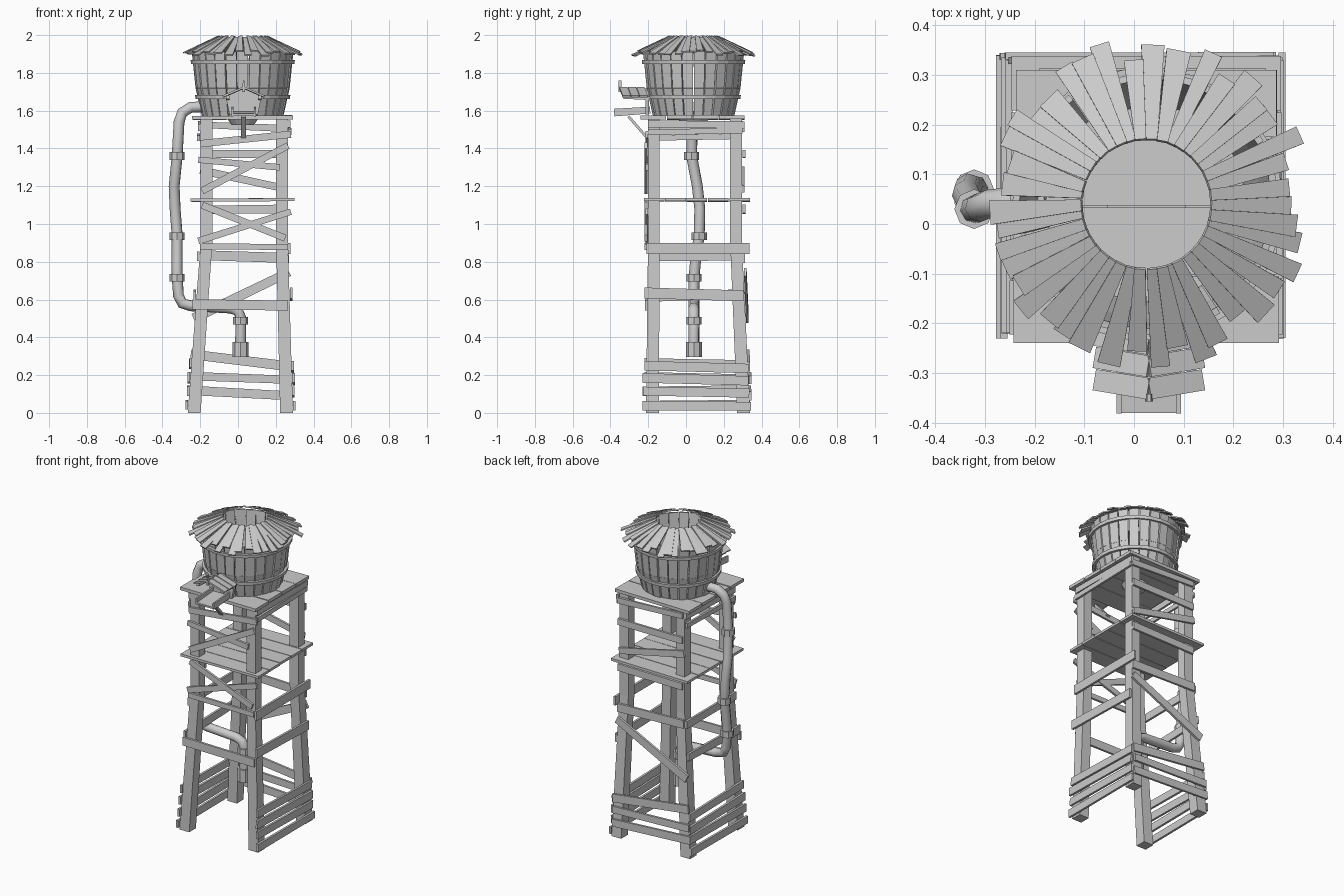
import bpy, bmesh, math, random
from mathutils import Vector as V, Matrix

if "Cube" in bpy.data.objects:
    bpy.data.objects.remove(bpy.data.objects["Cube"])
random.seed(4)
CX, CY = 0.025, 0.04          # tank axis

def finish(bm, name):
    bmesh.ops.recalc_face_normals(bm, faces=bm.faces)
    me = bpy.data.meshes.new(name)
    bm.to_mesh(me)
    bm.free()
    ob = bpy.data.objects.new(name, me)
    bpy.context.collection.objects.link(ob)
    return ob

def beam(bm, a, b, w0, w1, t, side):
    """Board from a to b, widths w0/w1, thickness t along side."""
    a, b, side = V(a), V(b), V(side)
    d = (b - a).normalized()
    n = (side - d * side.dot(d)).normalized()
    u = d.cross(n)
    vs = [bm.verts.new(p + u * (sx * w / 2) + n * (sy * t / 2))
          for p, w in ((a, w0), (b, w1))
          for sx, sy in ((-1, -1), (1, -1), (1, 1), (-1, 1))]
    for f in ((0, 1, 2, 3), (4, 5, 6, 7), (0, 1, 5, 4), (1, 2, 6, 5), (2, 3, 7, 6), (3, 0, 4, 7)):
        bm.faces.new([vs[i] for i in f])

def lathe(bm, profile, n, center=(CX, CY)):
    """Closed ring from (r, z) profile."""
    rings = [[bm.verts.new((center[0] + r * math.cos(2 * math.pi * i / n),
                            center[1] + r * math.sin(2 * math.pi * i / n), z)) for r, z in profile]
             for i in range(n)]
    m = len(profile)
    for i in range(n):
        for j in range(m):
            bm.faces.new((rings[i][j], rings[(i + 1) % n][j],
                          rings[(i + 1) % n][(j + 1) % m], rings[i][(j + 1) % m]))

# Legs: splayed below z = 0.9, upright above
def lerp(lo, hi, z):
    return lo + (hi - lo) * min(max(z / 0.9, 0), 1)
def leg_x(s, z): return lerp(-0.232, -0.167, z) if s < 0 else lerp(0.257, 0.233, z)
def leg_y(s, z): return lerp(-0.178, -0.170, z) if s < 0 else lerp(0.305, 0.265, z)

for sx in (-1, 1):
    for sy in (-1, 1):
        bm = bmesh.new()
        rings = []
        for z in (0, 0.9, 1.555):
            x, y = leg_x(sx, z), leg_y(sy, z)
            h = 0.034 if z == 0 else 0.031
            rings.append([bm.verts.new((x + i * h, y + j * h, z))
                          for i, j in ((-1, -1), (1, -1), (1, 1), (-1, 1))])
        for r, q in zip(rings, rings[1:]):
            for i in range(4):
                bm.faces.new((r[i], r[(i + 1) % 4], q[(i + 1) % 4], q[i]))
        bm.faces.new(rings[0])
        bm.faces.new(rings[-1])
        finish(bm, f"leg_{'left' if sx < 0 else 'right'}_{'front' if sy < 0 else 'back'}")

# Cross boards per side: (start, z, end, z, width)
T = 0.014
front = [(-.20, 1.425, .28, 1.475, .04), (-.19, 1.175, .265, 1.415, .038),
         (-.21, 1.34, .22, 1.30, .035), (-.19, 1.10, .25, .925, .035),
         (-.21, .91, .28, 1.065, .035), (-.20, .882, .265, .878, .032),
         (-.24, .575, .265, .568, .056)]
back = [(-.19, 1.525, .27, 1.505, .035), (-.19, 1.37, .265, 1.372, .04),
        (-.20, 1.285, .26, 1.185, .04), (-.19, 1.075, .265, 1.08, .045),
        (-.20, .835, .27, .82, .05), (-.235, .50, .27, .745, .05),
        (-.25, .31, .285, .245, .05), (-.26, .195, .28, .175, .045), (-.27, .12, .285, .09, .05)]
right = [(-.20, 1.53, .31, 1.525, .035), (-.20, 1.485, .30, 1.495, .03),
         (-.21, .87, .335, .87, .056), (-.22, .635, .305, .62, .054),
         (-.22, .25, .33, .235, .05), (-.23, .185, .33, .17, .05),
         (-.225, .115, .335, .105, .05), (-.23, .038, .345, .036, .048)]
left = [(-.20, 1.51, .30, 1.525, .04), (-.20, 1.455, .295, 1.465, .03),
        (-.20, .83, .30, .83, .05), (-.215, .615, .305, .63, .05),
        (-.22, .265, .33, .255, .05), (-.22, .19, .335, .18, .05),
        (-.23, .115, .33, .12, .05), (-.23, .04, .34, .045, .048)]
for name, rows in (("front", front), ("back", back), ("right", right), ("left", left)):
    s = -1 if name in ("front", "left") else 1
    bm = bmesh.new()
    for k, (p, z0, q, z1, w) in enumerate(rows):
        off = s * (0.031 + T / 2 + 0.004 * (k % 2))
        w0, w1 = w * random.uniform(.92, 1.08), w * random.uniform(.92, 1.08)
        if name in ("front", "back"):
            beam(bm, (p, leg_y(s, z0) + off, z0), (q, leg_y(s, z1) + off, z1), w0, w1, T, (0, 1, 0))
        else:
            beam(bm, (leg_x(s, z0) + off, p, z0), (leg_x(s, z1) + off, q, z1), w0, w1, T, (1, 0, 0))
    finish(bm, name + "_cross_boards")

# Plank platforms
def platform(name, x0, x1, y0, y1, z, t, n):
    bm = bmesh.new()
    w = (y1 - y0) / n
    for i in range(n):
        y, j = y0 + w * (i + .5), random.uniform(-.007, 0)
        beam(bm, (x0 - j, y, z + j * .5), (x1 + j, y, z - j * .5), w - .004, w - .004, t, (0, 0, 1))
    finish(bm, name)
platform("upper_platform", -.243, .293, -.242, .312, 1.563, .02, 4)
platform("lower_platform", -.252, .302, -.225, .340, 1.128, .016, 5)

# Tank staves and hoops
N = 26
bm = bmesh.new()
for i in range(N):
    a = 2 * math.pi * (i + .5) / N
    c, s = math.cos(a), math.sin(a)
    j = random.uniform(-.004, .004)
    pts = [(CX + c * (r + j), CY + s * (r + j), z) for r, z in ((.205, 1.572), (.238, 1.72), (.258, 1.915))]
    for p, q, w0, w1 in ((pts[0], pts[1], .045, .053), (pts[1], pts[2], .053, .058)):
        beam(bm, p, q, w0, w1, .014, (c, s, 0))
finish(bm, "tank_staves")
for name, r, z in (("lower_hoop", .234, 1.672), ("upper_hoop", .258, 1.858)):
    bm = bmesh.new()
    lathe(bm, [(r, z - .01), (r + .016, z - .01), (r + .018, z + .01), (r, z + .01)], N)
    finish(bm, name)
bm = bmesh.new()
bmesh.ops.create_cone(bm, cap_ends=True, segments=12, radius1=.06, radius2=.08, depth=.03,
                      matrix=Matrix.Translation((CX, CY, 1.54)))
finish(bm, "tank_outlet")

# Ragged shingle roof, open in the middle
bm = bmesh.new()
M = 42
for i in range(M):
    a = 2 * math.pi * (i + random.uniform(-.2, .2)) / M
    b = a + random.uniform(-.05, .05)
    r, lift = random.uniform(.285, .338), .006 * (i % 2)
    z = 1.985 - (r - .13) * .46 + lift
    beam(bm, (CX + .13 * math.cos(a), CY + .13 * math.sin(a), 1.987 + lift),
         (CX + r * math.cos(b), CY + r * math.sin(b), z),
         .023, random.uniform(.036, .05), .008, (math.cos(a) * .4, math.sin(a) * .4, 1))
finish(bm, "roof_shingles")

# Front spout: gabled cover, door panel, trough and strut
SX = 0.03
bm = bmesh.new()
for s in (-1, 1):
    for k in range(3):
        y = -.32 + k * .045
        beam(bm, (SX, y - .012, 1.722), (SX + s * .108, y + .006, 1.675), .043, .043, .01, (0, 0, 1))
    beam(bm, (SX + s * .085, -.33, 1.672), (SX + s * .085, -.19, 1.665), .018, .018, .018, (0, 0, 1))
beam(bm, (SX, -.35, 1.70), (SX, -.35, 1.76), .016, .008, .016, (0, 1, 0))
finish(bm, "spout_cover")
bm = bmesh.new()
door = [bm.verts.new((SX + x, -.215, z)) for x, z in
        ((-.075, 1.58), (.075, 1.58), (.095, 1.675), (0, 1.72), (-.095, 1.675))]
face = bm.faces.new(door)
ext = bmesh.ops.extrude_face_region(bm, geom=[face])
bmesh.ops.translate(bm, vec=(0, .02, 0), verts=[v for v in ext["geom"] if isinstance(v, bmesh.types.BMVert)])
finish(bm, "spout_door")
bm = bmesh.new()
beam(bm, (SX, -.38, 1.578), (SX, -.19, 1.592), .12, .12, .012, (0, 0, 1))
for s in (-1, 1):
    beam(bm, (SX + s * .06, -.38, 1.59), (SX + s * .06, -.19, 1.603), .04, .036, .01, (1, 0, 0))
finish(bm, "spout_trough")
bm = bmesh.new()
beam(bm, (SX, -.305, 1.57), (SX, -.2, 1.45), .026, .026, .014, (0, -1, 1))
finish(bm, "spout_strut")

# Down pipe with collars and nozzle
path = [(-.18, .05, 1.62), (-.25, .045, 1.618), (-.295, .04, 1.59), (-.312, .033, 1.54), (-.322, .03, 1.36),
        (-.338, .06, 1.2), (-.333, .073, 1.08), (-.322, .07, .94), (-.322, .05, .8), (-.322, .043, .72),
        (-.315, .042, .62), (-.295, .042, .58), (-.25, .042, .567), (-.04, .042, .555), (0, .042, .54),
        (.014, .042, .505), (.014, .042, .34)]
cu = bpy.data.curves.new("down_pipe", 'CURVE')
cu.dimensions = '3D'
sp = cu.splines.new('POLY')
sp.points.add(len(path) - 1)
for p, co in zip(sp.points, path):
    p.co = (*co, 1)
cu.bevel_depth = .029
cu.bevel_resolution = 2
cu.use_fill_caps = True
bpy.context.collection.objects.link(bpy.data.objects.new("down_pipe", cu))
bm = bmesh.new()
for x, y, z, r, h in ((-.322, .03, 1.36, .04, .04), (-.322, .07, .935, .04, .04), (-.322, .043, .715, .04, .04),
                      (.014, .042, .487, .04, .04), (.014, .042, .335, .042, .08)):
    bmesh.ops.create_cone(bm, cap_ends=True, segments=8, radius1=r, radius2=r, depth=h,
                          matrix=Matrix.Translation((x, y, z)))
finish(bm, "pipe_collars")
